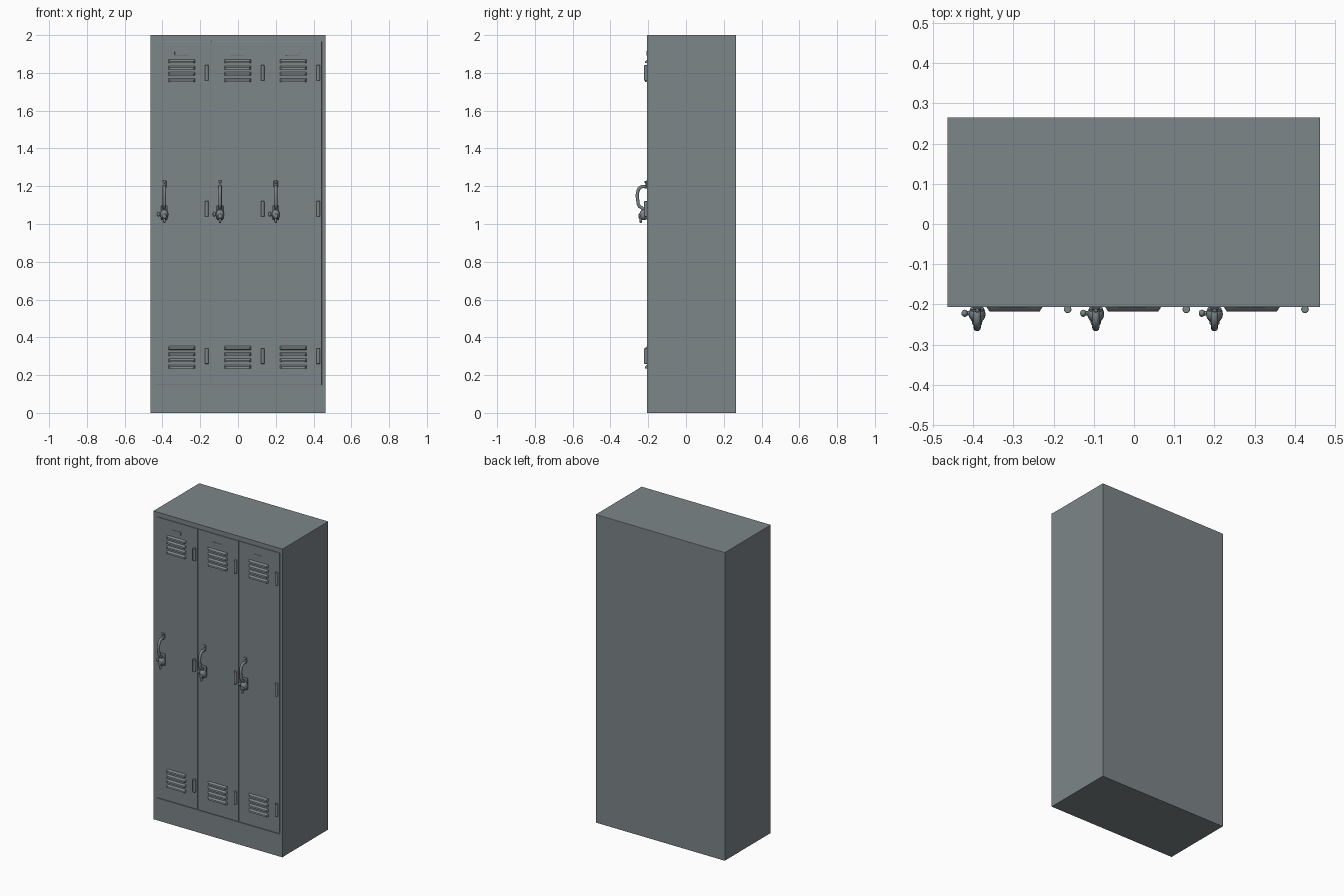
import bpy, bmesh, math
from mathutils import Vector, Matrix

if "Cube" in bpy.data.objects:
    bpy.data.objects.remove(bpy.data.objects["Cube"])

grey = bpy.data.materials.new("locker grey")
grey.diffuse_color = (0.205, 0.238, 0.250, 1)
grey.use_nodes = True
grey.node_tree.nodes["Principled BSDF"].inputs["Base Color"].default_value = grey.diffuse_color

FRONT = -0.206          # plane of the doors and frame
PITCH = 0.295           # spacing between lockers


def finish(name, bm, bevel=0.0, smooth=False):
    bmesh.ops.recalc_face_normals(bm, faces=bm.faces)
    me = bpy.data.meshes.new(name)
    bm.to_mesh(me)
    bm.free()
    ob = bpy.data.objects.new(name, me)
    bpy.context.collection.objects.link(ob)
    me.materials.append(grey)
    if bevel:
        m = ob.modifiers.new("bevel", 'BEVEL')
        m.width, m.segments = bevel, 2
    if smooth:
        bpy.ops.object.select_all(action='DESELECT')
        ob.select_set(True)
        bpy.context.view_layer.objects.active = ob
        bpy.ops.object.shade_smooth_by_angle(angle=math.radians(40))
    return ob


def box(name, x0, x1, y0, y1, z0, z1, bevel=0.0):
    bm = bmesh.new()
    bmesh.ops.create_cube(bm, size=1)
    for v in bm.verts:
        v.co = ((x0 + x1) / 2 + v.co.x * (x1 - x0),
                (y0 + y1) / 2 + v.co.y * (y1 - y0),
                (z0 + z1) / 2 + v.co.z * (z1 - z0))
    return finish(name, bm, bevel)


def rod(name, a, b, r0, r1, sides=16):
    a, b = Vector(a), Vector(b)
    bm = bmesh.new()
    rot = (b - a).to_track_quat('Z', 'Y').to_matrix().to_4x4()
    bmesh.ops.create_cone(bm, cap_ends=True, segments=sides, radius1=r0, radius2=r1,
                          depth=(b - a).length,
                          matrix=Matrix.Translation((a + b) / 2) @ rot)
    return finish(name, bm, min(r0, r1) * 0.25, True)


def ball(name, centre, scale):
    bm = bmesh.new()
    bmesh.ops.create_uvsphere(bm, u_segments=16, v_segments=10, radius=1,
                              matrix=Matrix.Translation(centre) @ Matrix.Diagonal((*scale, 1)))
    return finish(name, bm, 0, True)


def tube(name, points, radius):
    cu = bpy.data.curves.new(name, 'CURVE')
    cu.dimensions = '3D'
    cu.bevel_depth, cu.bevel_resolution, cu.use_fill_caps = radius, 3, True
    sp = cu.splines.new('BEZIER')
    sp.bezier_points.add(len(points) - 1)
    sp.resolution_u = 6
    for bp, p in zip(sp.bezier_points, points):
        bp.co = p
        bp.handle_left_type = bp.handle_right_type = 'AUTO'
    ob = bpy.data.objects.new(name, cu)
    bpy.context.collection.objects.link(ob)
    cu.materials.append(grey)
    bpy.ops.object.select_all(action='DESELECT')
    ob.select_set(True)
    bpy.context.view_layer.objects.active = ob
    bpy.ops.object.convert(target='MESH')
    return bpy.context.object


def louvres(name, x, z_top):
    # four sloped hoods, open-looking ledge at the bottom of each
    bm = bmesh.new()
    for i in range(4):
        z1 = z_top - i * 0.033
        z0 = z1 - 0.021
        back = [bm.verts.new((x + sx * 0.071, FRONT + 0.002, z))
                for sx, z in ((-1, z0), (1, z0), (1, z1), (-1, z1))]
        front = [bm.verts.new((x + sx * 0.062, FRONT - d, z))
                 for sx, z, d in ((-1, z0 + .001, .012), (1, z0 + .001, .012),
                                  (1, z1 - .011, .010), (-1, z1 - .011, .010))]
        bm.faces.new(back)
        bm.faces.new(front)
        for k in range(4):
            n = (k + 1) % 4
            bm.faces.new((back[k], back[n], front[n], front[k]))
    finish(name, bm)


# Cabinet carcass and front frame
L, R = -0.464, 0.463
box("carcass", L, R, FRONT + 0.005, 0.265, 0, 2, 0.002)
box("top_rail", L, R, FRONT, FRONT + 0.01, 1.972, 2)
box("bottom_plinth", L, R, FRONT, FRONT + 0.01, 0, 0.145)
box("left_post", L, -0.439, FRONT, FRONT + 0.01, 0.145, 1.972)
box("right_post", 0.445, R, FRONT, FRONT + 0.01, 0.145, 1.972)

for i in range(3):
    dx = i * PITCH
    tag = ("left", "middle", "right")[i]

    # Door panel with narrow gap around it
    box(tag + "_door", -0.437 + dx, -0.1465 + dx, FRONT, FRONT + 0.01, 0.148, 1.968, 0.001)

    # Vents and number plate holder
    louvres(tag + "_upper_vents", -0.297 + dx, 1.872)
    louvres(tag + "_lower_vents", -0.297 + dx, 0.355)
    box(tag + "_label_plate", -0.335 + dx, -0.265 + dx, FRONT - 0.003, FRONT, 1.893, 1.915, 0.001)

    # Hinges
    for z in (0.30, 1.08, 1.80):
        hx = -0.165 + dx
        rod(tag + "_hinge_barrel", (hx, FRONT - 0.006, z - 0.041),
            (hx, FRONT - 0.006, z + 0.041), 0.0095, 0.0095)

    # Handle: upper mount, bowed grip, lock body, side latch
    x = -0.39 + dx
    box(tag + "_handle_mount", x - 0.011, x + 0.011, FRONT - 0.008, FRONT, 1.192, 1.23, 0.004)
    ball(tag + "_mount_rivet", (x, FRONT - 0.008, 1.222), (0.007, 0.006, 0.007))
    tube(tag + "_handle_grip", [(x, FRONT, 1.197), (x, -0.240, 1.195), (x, -0.254, 1.175),
                                (x, -0.255, 1.12), (x, -0.249, 1.097), (x, -0.228, 1.08),
                                (x, -0.222, 1.05)], 0.009)
    box(tag + "_lock_plate", x - 0.018, x + 0.018, FRONT - 0.012, FRONT, 1.022, 1.098, 0.006)
    ball(tag + "_lock_body", (x, -0.224, 1.05), (0.021, 0.022, 0.029))
    rod(tag + "_lock_cylinder", (x, -0.220, 1.042), (x, -0.251, 1.042), 0.015, 0.012)
    rod(tag + "_lock_tip", (x, -0.238, 1.035), (x, -0.240, 1.006), 0.009, 0.005)
    rod(tag + "_latch_pin", (x, -0.222, 1.052), (x - 0.032, -0.222, 1.052), 0.006, 0.006)
    ball(tag + "_latch_knob", (x - 0.031, -0.222, 1.052), (0.008, 0.009, 0.012))
